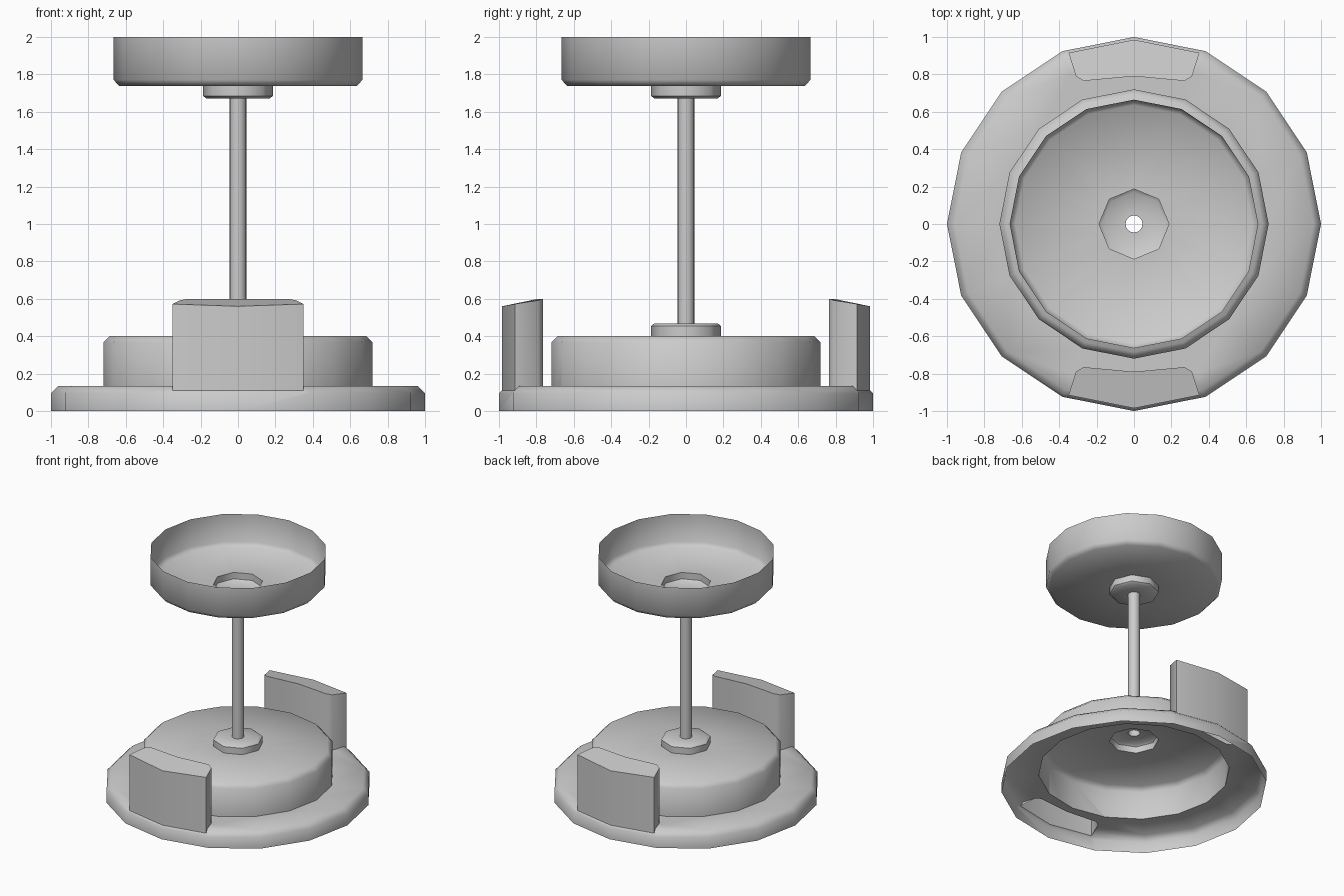
import bpy, bmesh, math
from mathutils import Vector

cube = bpy.data.objects.get("Cube")
if cube:
    bpy.data.objects.remove(cube, do_unlink=True)

SIDES = 16

# One plain grey material
grey = bpy.data.materials.new("plain_grey")
grey.use_nodes = True
grey.diffuse_color = (0.6, 0.6, 0.6, 1)
grey.node_tree.nodes["Principled BSDF"].inputs["Base Color"].default_value = (0.6, 0.6, 0.6, 1)


def finish(bm, name, angle=50):
    mesh = bpy.data.meshes.new(name)
    bm.to_mesh(mesh)
    bm.free()
    mesh.materials.append(grey)
    obj = bpy.data.objects.new(name, mesh)
    bpy.context.collection.objects.link(obj)
    bpy.ops.object.select_all(action='DESELECT')
    obj.select_set(True)
    bpy.context.view_layer.objects.active = obj
    bpy.ops.object.shade_smooth_by_angle(angle=math.radians(angle))
    return obj


def join_rings(bm, rings):
    """Skin closed rings, listed from top to bottom, facing outward."""
    for top, low in zip(rings, rings[1:]):
        for i in range(len(top)):
            j = (i + 1) % len(top)
            bm.faces.new((top[i], low[i], low[j], top[j]))


def revolve(profile):
    """Open shell from (radius, height, octagonal) rings, top to bottom."""
    bm = bmesh.new()
    rings = []
    for r, z, octagonal in profile:
        ring = []
        for i in range(SIDES):
            a = 2 * math.pi * i / SIDES
            # odd points sit at the middle of an octagon side
            k = r * math.cos(math.pi / 8) if octagonal and i % 2 else r
            ring.append(bm.verts.new((k * math.cos(a), k * math.sin(a), z)))
        rings.append(ring)
    join_rings(bm, rings)
    return bm


# Cup with a sunken octagonal socket
cup = revolve([(0.665, 2.0, 0), (0.665, 1.77, 0), (0.635, 1.738, 0),
               (0.187, 1.738, 1), (0.187, 1.685, 1), (0.17, 1.672, 1),
               (0.045, 1.672, 0)])
finish(cup, "cup")

# Hollow stem
finish(revolve([(0.045, 1.672, 0), (0.045, 0.468, 0)]), "stem")

# Base: octagonal collar, drum and flange, open underneath
base = revolve([(0.045, 0.468, 0), (0.17, 0.468, 1), (0.187, 0.455, 1),
                (0.187, 0.402, 1), (0.685, 0.402, 0), (0.72, 0.367, 0),
                (0.72, 0.135, 0), (0.96, 0.135, 0), (1.0, 0.095, 0),
                (1.0, 0.0, 0)])

# Right half of the front panel's footprint: x, y, top height, bottom height
half = [(0, -0.985, 0.56, 0.11), (0.35, -0.915, 0.572, 0.11),
        (0.31, -0.79, 0.592, 0.135), (0.27, -0.765, 0.6, 0.135),
        (0, -0.79, 0.6, 0.135)]


def flange_faces(sx, sy):
    found = []
    for f in base.faces:
        c = f.calc_center_median()
        if (0 < c.x * sx < 0.36 and c.y * sy > 0
                and c.xy.length > 0.74 and c.z > 0.1 and c.z < 0.14):
            found.append(f)
    return found


# Openings in the flange beneath the hollow panels
for sx in (1, -1):
    for sy in (1, -1):
        planes = []
        for p, q in zip(half, half[1:]):
            point = Vector((p[0] * sx, -p[1] * sy, 0))
            normal = Vector(((q[1] - p[1]) * sx, (q[0] - p[0]) * sy, 0)).normalized()
            planes.append((point, normal))
            faces = flange_faces(sx, sy)
            edges = {e for f in faces for e in f.edges}
            verts = {v for f in faces for v in f.verts}
            bmesh.ops.bisect_plane(base, geom=faces + list(edges) + list(verts),
                                   dist=1e-5, plane_co=point, plane_no=normal)
        inside = [f for f in flange_faces(sx, sy)
                  if all((f.calc_center_median() - p).dot(n) < 0 for p, n in planes)]
        bmesh.ops.delete(base, geom=inside, context='FACES')
finish(base, "base")

# Two hollow upright panels, front and back
outline = half + [(-x, y, t, b) for x, y, t, b in reversed(half[1:-1])]
for name, s in (("front_panel", 1), ("back_panel", -1)):
    bm = bmesh.new()
    top = [bm.verts.new((x * s, y * s, t)) for x, y, t, b in outline]
    low = [bm.verts.new((x * s, y * s, b)) for x, y, t, b in outline]
    join_rings(bm, [top, low])
    bm.faces.new(top[:5])
    bm.faces.new(top[4:] + top[:1])
    finish(bm, name)
